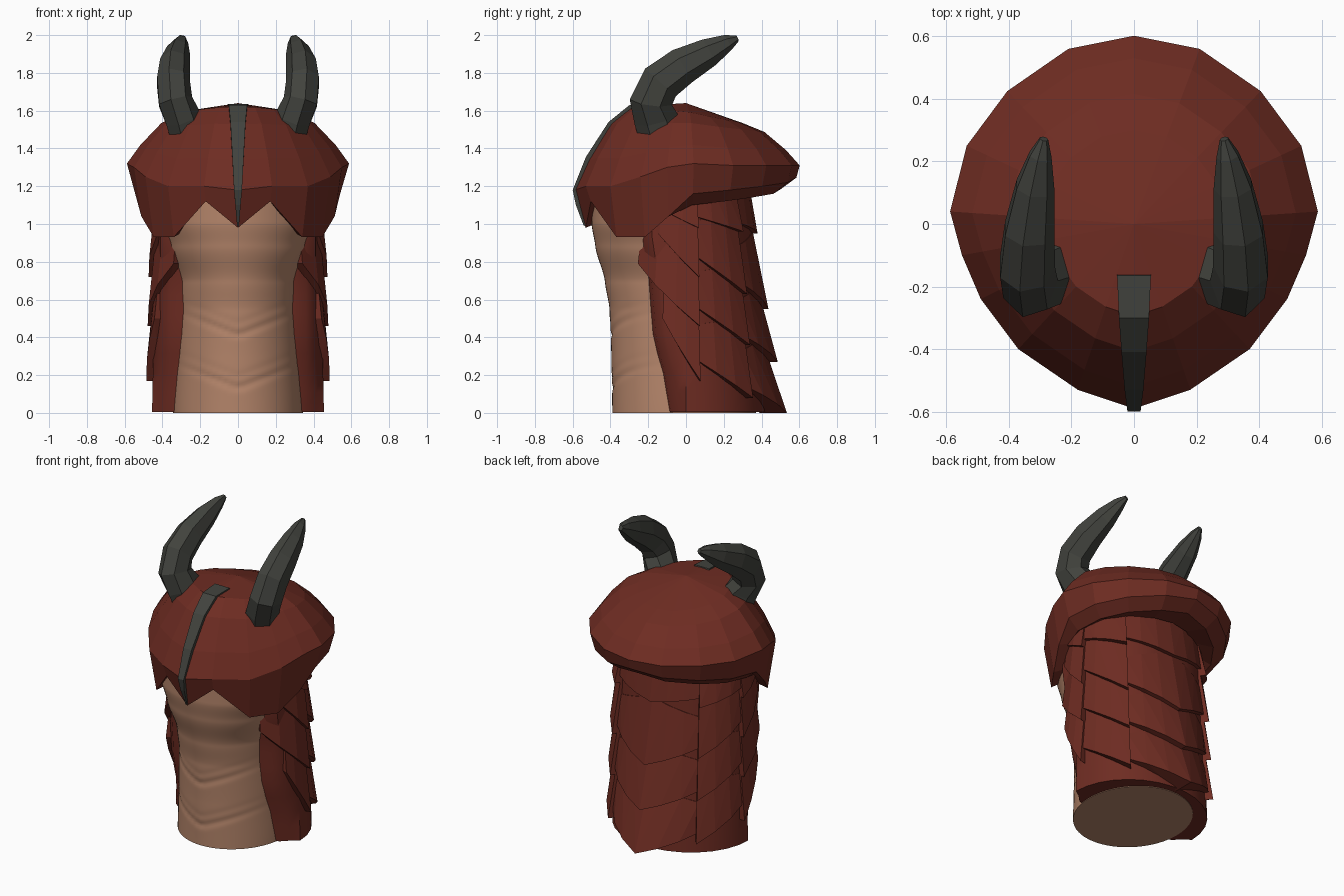
import bpy, bmesh, math
from mathutils import Vector

if "Cube" in bpy.data.objects:
    bpy.data.objects.remove(bpy.data.objects["Cube"], do_unlink=True)


def material(name, rgb):
    m = bpy.data.materials.new(name)
    m.use_nodes = True
    m.diffuse_color = (*rgb, 1)
    m.node_tree.nodes["Principled BSDF"].inputs["Base Color"].default_value = (*rgb, 1)
    return m


RED = material("dark red", (0.155, 0.025, 0.016))
TAN = material("tan skin", (0.46, 0.235, 0.145))
HORN = material("charcoal horn", (0.053, 0.055, 0.047))


def finish(bm, name, mat, smooth=None):
    bmesh.ops.recalc_face_normals(bm, faces=bm.faces)
    me = bpy.data.meshes.new(name)
    bm.to_mesh(me)
    bm.free()
    ob = bpy.data.objects.new(name, me)
    bpy.context.collection.objects.link(ob)
    me.materials.append(mat)
    if smooth:
        bpy.ops.object.select_all(action='DESELECT')
        ob.select_set(True)
        bpy.context.view_layer.objects.active = ob
        bpy.ops.object.shade_smooth_by_angle(angle=math.radians(smooth))


def loft(rings, cap_start=True, cap_end=True):
    """Closed rings of points joined by quads."""
    bm = bmesh.new()
    loops = [[bm.verts.new(p) for p in ring] for ring in rings]
    n = len(loops[0])
    for a, b in zip(loops, loops[1:]):
        for i in range(n):
            j = (i + 1) % n
            bm.faces.new((a[i], a[j], b[j], b[i]))
    if cap_start:
        bm.faces.new(loops[0])
    if cap_end:
        bm.faces.new(loops[-1])
    return bm


def sample(table, z):
    """Smooth interpolation of rows keyed by their first value."""
    for a, b in zip(table, table[1:]):
        if z <= b[0]:
            t = max(0, (z - a[0]) / (b[0] - a[0]))
            t = t * t * (3 - 2 * t) * 0.5 + t * 0.5
            return [p + (q - p) * t for p, q in zip(a[1:], b[1:])]
    return table[-1][1:]


# Tan throat: height, front y, half width, back y, with chevron creases
THROAT = [(0, -.39, .345, .37), (.3, -.395, .33, .36), (.55, -.405, .318, .34),
          (.7, -.43, .32, .33), (.88, -.48, .375, .31), (1.0, -.5, .41, .3), (1.3, -.5, .41, .28)]


def throat_ring(z, n=64):
    front, half, back = sample(THROAT, z)
    mid, ry = (front + back) / 2, (back - front) / 2
    ring = []
    for i in range(n):
        a = math.tau * i / n
        x, y = half * math.sin(a), -math.cos(a)
        dent = 0
        if y < 0:
            for base in (.13, .19, .41, .47):
                d = z - (base + .4 * abs(x))
                depth = .008 if base in (.13, .41) else .003
                dent += depth * math.exp(-(d / .018) ** 2) * (-y)
        ring.append((x, mid + ry * y + dent, z))
    return ring


finish(loft([throat_ring(1.25 * k / 100) for k in range(101)]), "throat", TAN, 50)


# Red mantle wrapping the sides and back of the neck
def mantle_point(a, z, off=0):
    return Vector(((.455 - .02 * z + off) * math.cos(a), (.42 - .075 * z + off) * math.sin(a), z))


EDGE = [(0, -.1), (.2, -.13), (.4, -.18), (.7, -.2), (.9, -.25), (1.25, -.25)]


def mantle_ring(z):
    y = sample(EDGE, z)[0]
    right = [(.27, y, z), (.36, y + .02, z), (.41, y + .07, z)]
    arc = [mantle_point(math.radians(d), z) for d in range(0, 181, 12)]
    return right + arc + [(-px, py, pz) for px, py, pz in reversed(right)]


finish(loft([mantle_ring(.004 + 1.24 * k / 12) for k in range(13)]), "neck_mantle", RED, 35)


# Overlapping neck scales: each slants down towards the back
def scale(name, a0, a1, tip, rise, flare, height=.42):
    for side in (1, -1):
        bm = bmesh.new()
        for k in range(4):
            t = k / 3
            a = math.radians(a0 + (a1 - a0) * t)
            low = tip + rise * (1 - t)
            top = min(low + height * (.45 + .55 * t), 1.22)
            for z, off in ((low, .02 + (flare - .02) * t), (top, .004), (low, -.03), (top, -.03)):
                p = mantle_point(a, z, off)
                p.x *= side
                bm.verts.new(p)
        bmesh.ops.convex_hull(bm, input=bm.verts)
        loose = [v for v in bm.verts if not v.link_faces]
        bmesh.ops.delete(bm, geom=loose, context='VERTS')
        finish(bm, f"{name}_{'left' if side == 1 else 'right'}", RED)


for row, (tip, start) in enumerate(((.98, -28), (.72, -38), (.46, -42), (.17, -18))):
    scale(f"side_scale_{row}", start, 10, tip, .12 if row == 0 else .33, .04)
for row, tip in enumerate((.96, .63, .36, .08)):
    scale(f"rear_scale_{row}", 8, 50, tip, .08 if row == 0 else .2, .05)
for row, tip in enumerate((.95, .55, .27, 0)):
    scale(f"back_scale_{row}", 48, 90, tip, .06 if row == 0 else .14, .03 + .028 * row)

# Faceted hood: widest x, y, height there, rim height, rim pull-in (front to back)
HOOD = [(0, -.59, 1.18, .98, .9), (.18, -.53, 1.2, 1.12, .95), (.37, -.4, 1.2, .93, .92),
        (.49, -.24, 1.25, .93, .91), (.55, -.1, 1.3, 1.04, .93), (.588, .04, 1.32, 1.16, .92),
        (.535, .25, 1.31, 1.18, .94), (.405, .425, 1.31, 1.2, .95), (.21, .56, 1.31, 1.22, .96),
        (0, .602, 1.31, 1.245, .97)]
TOP = 1.64
columns = HOOD + [(-c[0], *c[1:]) for c in HOOD[-2:0:-1]]


def dome_ring(f, g):
    return [(x * f, y * f, zm + (TOP - zm) * g * (1 - .2 * y - .15 * max(y, 0)))
            for x, y, zm, zr, s in columns]


rings = [dome_ring(f, g) for f, g in ((.5, .86), (.69, .68), (.88, .31), (1, 0))]
rings.append([(x * s, y * s, zr) for x, y, zm, zr, s in columns])
# Thick lip: hangs below the rim at the back, tucks up behind it at the front
rings.append([(x * s * .86, y * s * .86, zr + (-.06 if y > 0 else .03)) for x, y, zm, zr, s in columns])
rings.append([(x * .6, y * .6, 1.18) for x, y, *_ in columns])
hood = loft(rings, cap_start=False, cap_end=False)
peak = hood.verts.new((0, 0, TOP))
hood.verts.ensure_lookup_table()
n = len(columns)
for i in range(n):
    hood.faces.new((hood.verts[i], hood.verts[(i + 1) % n], peak))
finish(hood, "hood", RED)

# Tapered crest strip down the forehead: y, z, half width
CREST = [(-.165, 1.635, .054), (-.3, 1.629, .048), (-.41, 1.54, .04), (-.53, 1.355, .03),
         (-.6, 1.18, .021), (-.583, 1.1, .014), (-.541, .99, .005)]
strip = []
for y, z, w in CREST:
    inward = Vector((0, -y, 1.15 - z)).normalized() * .05
    strip.append([(-w, y, z), (w, y, z), (w, y + inward.y, z + inward.z), (-w, y + inward.y, z + inward.z)])
finish(loft(strip), "forehead_crest", HORN)

# Curved horns: centre and radius
HORN_PATH = [(.275, -.14, 1.48, .115), (.293, -.16, 1.56, .12), (.335, -.185, 1.65, .116),
             (.345, -.135, 1.75, .112), (.337, -.02, 1.835, .102), (.318, .12, 1.908, .078),
             (.3, .22, 1.96, .045), (.288, .272, 1.983, .017)]
for side in (1, -1):
    pts = [Vector((x * side, y, z)) for x, y, z, r in HORN_PATH]
    tube = []
    for i, p in enumerate(pts):
        d = (pts[min(i + 1, len(pts) - 1)] - pts[max(i - 1, 0)]).normalized()
        u = Vector((side, 0, 0))
        u = (u - d * u.dot(d)).normalized()
        v = d.cross(u) * side
        r = HORN_PATH[i][3]
        tube.append([p + (u * math.cos(a) * .82 + v * math.sin(a)) * r
                     for a in (math.tau * (k + .5) / 7 for k in range(7))])
    finish(loft(tube), "left_horn" if side == 1 else "right_horn", HORN)
